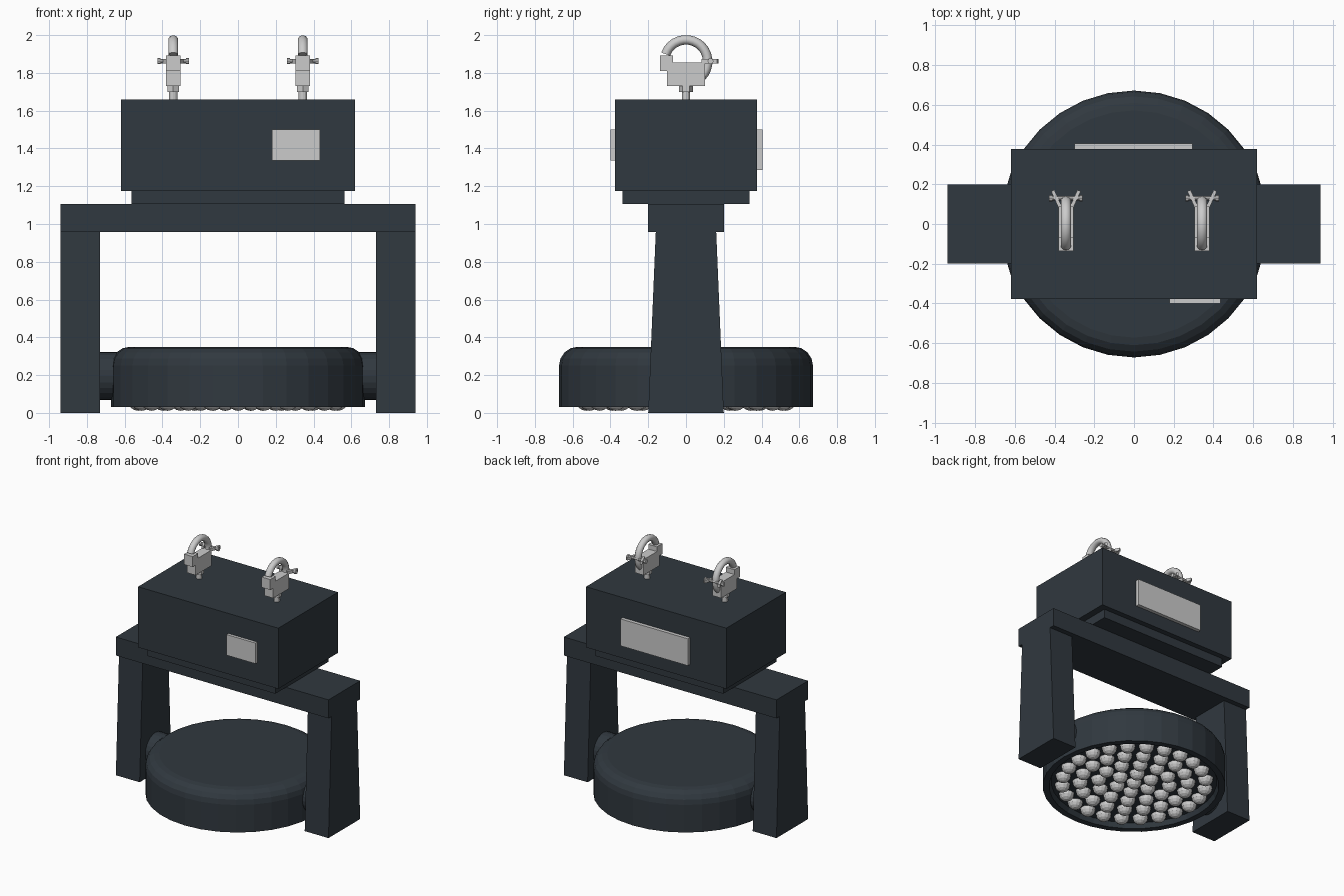
import bpy, bmesh
from math import sin, cos, pi, radians
from mathutils import Matrix, Vector

if "Cube" in bpy.data.objects:
    bpy.data.objects.remove(bpy.data.objects["Cube"])

dark = bpy.data.materials.new("dark_paint")
dark.diffuse_color = (0.03, 0.04, 0.05, 1)
dark.use_nodes = True
dark.node_tree.nodes["Principled BSDF"].inputs["Base Color"].default_value = dark.diffuse_color


def finish(name, bm, mat=None):
    bmesh.ops.recalc_face_normals(bm, faces=bm.faces)
    me = bpy.data.meshes.new(name)
    bm.to_mesh(me)
    bm.free()
    ob = bpy.data.objects.new(name, me)
    bpy.context.collection.objects.link(ob)
    if mat:
        me.materials.append(mat)
    return ob


def add_box(bm, x, y, z, rot=None):
    c = Vector(((x[0] + x[1]) / 2, (y[0] + y[1]) / 2, (z[0] + z[1]) / 2))
    m = Matrix.Translation(c)
    if rot:
        m = m @ Matrix.Rotation(rot, 4, 'Z')
    m = m @ Matrix.Diagonal((x[1] - x[0], y[1] - y[0], z[1] - z[0], 1))
    return bmesh.ops.create_cube(bm, size=1, matrix=m)["verts"]


def add_cyl(bm, center, r, depth, axis='Z', seg=12):
    rot = {'X': Matrix.Rotation(pi / 2, 4, 'Y'), 'Y': Matrix.Rotation(pi / 2, 4, 'X'),
           'Z': Matrix.Identity(4)}[axis]
    bmesh.ops.create_cone(bm, cap_ends=True, segments=seg, radius1=r, radius2=r, depth=depth,
                          matrix=Matrix.Translation(center) @ rot)


def box(name, x, y, z, mat=None):
    bm = bmesh.new()
    add_box(bm, x, y, z)
    return finish(name, bm, mat)


# Base housing, its plinth and the yoke crossbar
box("base_housing", (-.62, .62), (-.377, .377), (1.175, 1.66), dark)
box("base_plinth", (-.565, .565), (-.335, .335), (1.105, 1.175), dark)
box("yoke_crossbar", (-.94, .94), (-.2, .2), (.957, 1.105), dark)

# Display at the front, connector panel at the back
box("front_display", (.18, .435), (-.4, -.37), (1.335, 1.5))
box("back_panel", (-.3, .295), (.37, .405), (1.285, 1.5))

# Tapered yoke arms and tilt pivots
for side, s in (("left", -1), ("right", 1)):
    bm = bmesh.new()
    for v in add_box(bm, sorted((s * .73, s * .94)), (-.2, .2), (0, .957)):
        if v.co.z > .5:
            v.co.y *= .8
    finish(side + "_yoke_arm", bm, dark)
    bm = bmesh.new()
    add_cyl(bm, (s * .66, 0, .195), .128, .16, 'X', 24)
    finish(side + "_tilt_pivot", bm, dark)

# Lamp head: lathed shell with a rounded top edge and a recessed underside
profile = [(0, .07), (.61, .07), (.625, .03), (.672, .03), (.672, .25)]
profile += [(.572 + .1 * cos(a), .25 + .1 * sin(a)) for a in (radians(d) for d in (22.5, 45, 67.5, 90))]
profile += [(0, .35)]
bm = bmesh.new()
vs = [bm.verts.new((r, 0, z)) for r, z in profile]
es = [bm.edges.new(p) for p in zip(vs, vs[1:])]
bmesh.ops.spin(bm, geom=vs + es, cent=(0, 0, 0), axis=(0, 0, 1), angle=2 * pi, steps=32)
bmesh.ops.remove_doubles(bm, verts=bm.verts, dist=.0005)
finish("lamp_head", bm, dark)

# LED lenses in concentric rings
bm = bmesh.new()
for ring in range(5):
    n = max(1, 6 * ring)
    for i in range(n):
        a = 2 * pi * i / n
        m = Matrix.Translation((.132 * ring * cos(a), .132 * ring * sin(a), .068))
        bmesh.ops.create_uvsphere(bm, u_segments=12, v_segments=8, radius=.057, matrix=m)
finish("led_lenses", bm)


def clamp(name, cx):
    # Clamp body, jaw block and mounting stud
    bm = bmesh.new()
    add_box(bm, (cx - .038, cx + .038), (-.1, .1), (1.73, 1.855))
    add_box(bm, (cx - .038, cx + .038), (-.137, -.068), (1.81, 1.893))
    add_cyl(bm, (cx, 0, 1.685), .022, .07)
    add_cyl(bm, (cx, 0, 1.715), .036, .03, seg=6)
    finish(name + "_body", bm)

    # Curved hook swept over the body
    bm = bmesh.new()
    rings, steps, sides = [], 16, 10
    for i in range(steps + 1):
        a = radians(160 - 205 * i / steps)
        ring = []
        for j in range(sides):
            b = 2 * pi * j / sides
            r = .115 + .025 * cos(b)
            ring.append(bm.verts.new((cx + .027 * sin(b), r * cos(a), 1.86 + r * sin(a))))
        rings.append(ring)
    for p, q in zip(rings, rings[1:]):
        for j in range(sides):
            k = (j + 1) % sides
            bm.faces.new((p[j], p[k], q[k], q[j]))
    bm.faces.new(rings[0])
    bm.faces.new(rings[-1])
    hook = finish(name + "_hook", bm)
    bpy.context.view_layer.objects.active = hook
    hook.select_set(True)
    bpy.ops.object.shade_smooth_by_angle(angle=radians(40))
    hook.select_set(False)

    # Wing bolt with a cross pin and two splayed wings
    bm = bmesh.new()
    add_cyl(bm, (cx, .13, 1.862), .011, .165, 'X', 8)
    for s in (-1, 1):
        add_cyl(bm, (cx + s * .076, .13, 1.862), .016, .016, 'X', 8)
        add_box(bm, (cx + s * .048 - .009, cx + s * .048 + .009), (.083, .172), (1.85, 1.874), -s * .42)
    finish(name + "_wing_bolt", bm)


clamp("left_clamp", -.343)
clamp("right_clamp", .343)
